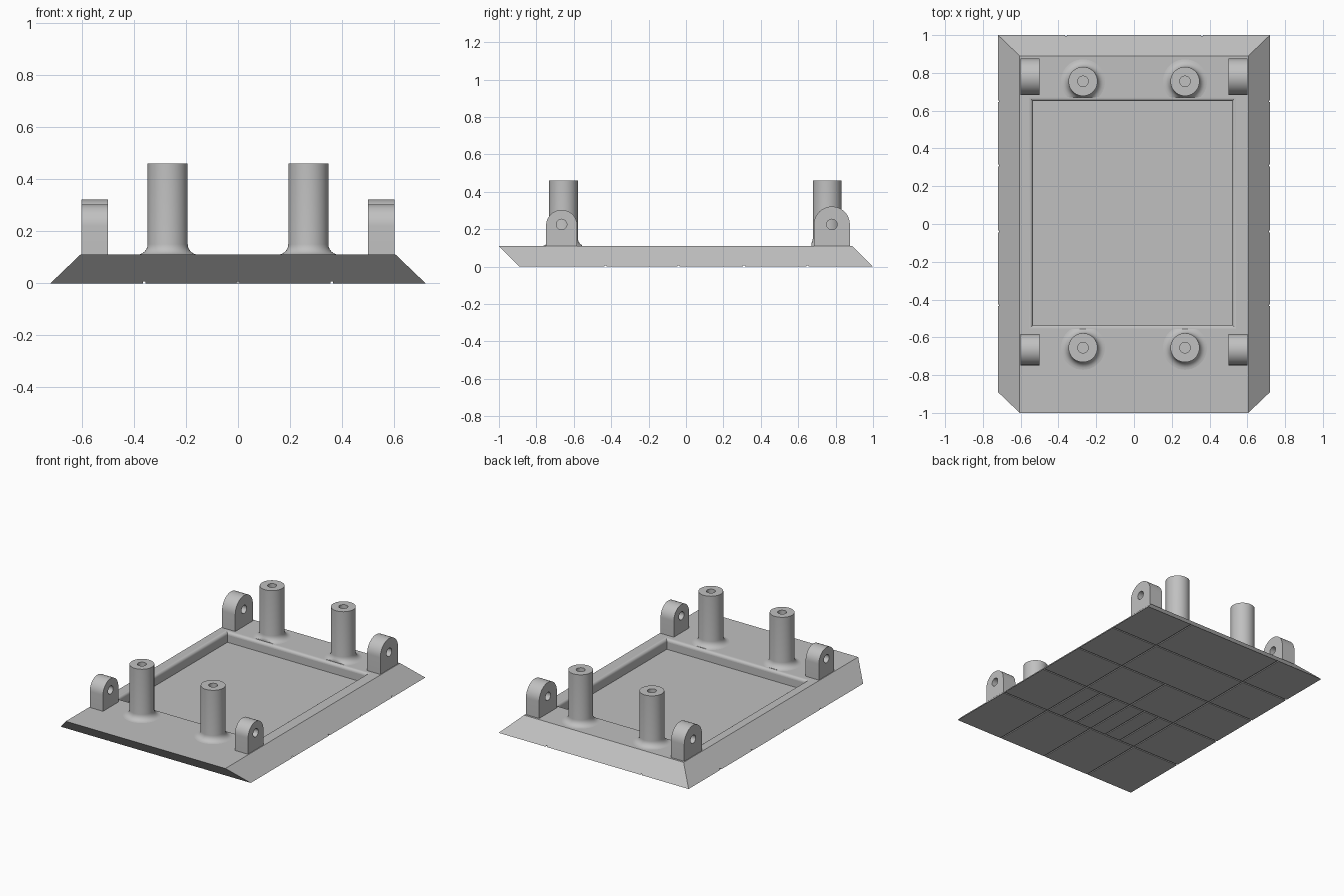
import bpy, bmesh
from math import sin, cos, pi, radians

cube = bpy.data.objects.get("Cube")
if cube:
    bpy.data.objects.remove(cube)

grey = bpy.data.materials.new("light_grey")
grey.use_nodes = True
COLOR = (0.53, 0.53, 0.53, 1)
grey.diffuse_color = COLOR
grey.node_tree.nodes["Principled BSDF"].inputs["Base Color"].default_value = COLOR

TOP = 0.11       # upper face of the plate
FLOOR = 0.04     # floor of the recess
ROUND = 0.02     # rounding of the recess rim


def make_object(name, bm):
    bmesh.ops.recalc_face_normals(bm, faces=bm.faces)
    for e in bm.edges:
        if len(e.link_faces) == 2 and e.calc_face_angle(0) > radians(30):
            e.smooth = False
    mesh = bpy.data.meshes.new(name)
    bm.to_mesh(mesh)
    bm.free()
    mesh.materials.append(grey)
    ob = bpy.data.objects.new(name, mesh)
    bpy.context.collection.objects.link(ob)
    return ob


def cut(ob, cutter):
    mod = ob.modifiers.new("cut", 'BOOLEAN')
    mod.object = cutter
    mod.operation = 'DIFFERENCE'
    mod.solver = 'EXACT'
    mod.use_self = True
    bpy.context.view_layer.objects.active = ob
    bpy.ops.object.modifier_apply(modifier=mod.name)
    bpy.data.objects.remove(cutter)


def bridge(bm, a, b, smooth=False):
    n = len(a)
    for i in range(n):
        j = (i + 1) % n
        bm.faces.new((a[i], a[j], b[j], b[i])).smooth = smooth


# Sheared plate with a rounded-rim recess, built as stacked rectangles
def rect(bm, x0, x1, y0, y1, z):
    return [bm.verts.new(p) for p in
            ((x0, y0, z), (x1, y0, z), (x1, y1, z), (x0, y1, z))]


def recess(bm, grow, z):
    return rect(bm, -0.535 - grow, 0.52 + grow, -0.535 - grow, 0.65 + grow, z)


bm = bmesh.new()
bottom = rect(bm, -0.72, 0.72, -0.89, 1.0, 0)
upper = rect(bm, -0.605, 0.605, -1.0, 0.89, TOP)
bm.faces.new(bottom)
bridge(bm, bottom, upper)
ring = recess(bm, ROUND, TOP)
bridge(bm, upper, ring)
STEPS = 6
for i in range(1, STEPS + 1):
    a = i / STEPS * pi / 2
    nxt = recess(bm, ROUND * (1 - sin(a)), TOP - ROUND * (1 - cos(a)))
    bridge(bm, ring, nxt, True)
    ring = nxt
floor = recess(bm, 0, FLOOR)
bridge(bm, ring, floor)
bm.faces.new(floor)
plate = make_object("base_plate", bm)

# Fine grooves across the underside
GROOVE = 0.01
DEPTH = 0.006
bm = bmesh.new()


def groove(x0, x1, y0, y1):
    box = bmesh.ops.create_cube(bm, size=1)["verts"]
    for v in box:
        v.co = (x1 if v.co.x > 0 else x0, y1 if v.co.y > 0 else y0,
                DEPTH if v.co.z > 0 else -0.02)


h = GROOVE / 2
for y in (-0.43, -0.04, 0.31, 0.65):
    groove(-1, 1, y - h, y + h)
for x in (-0.36, 0.36):
    groove(x - h, x + h, -1.2, 1.2)
groove(-h, h, -1.2, 0.31)
for x in (-0.24, -0.12, 0.12, 0.24):
    groove(x - h, x + h, -0.43, -0.04)
cut(plate, make_object("groove_cutter", bm))


# Hollow screw posts with a flared foot, spun from a profile
def post(name, cx, cy, back):
    r, flare, hole, height, n = 0.077, 0.04, 0.028, 0.46, 40
    profile = [(r + flare * (1 - sin(k * pi / 12)),
                TOP + flare * (1 - cos(k * pi / 12))) for k in range(7)]
    profile += [(r, height), (hole, height), (hole, 0.2)]
    bm = bmesh.new()
    last = None
    for k, (rad, z) in enumerate(profile):
        loop = []
        for i in range(n):
            a = 2 * pi * i / n
            y = cy + rad * sin(a)
            # the foot stops at the recess rim
            y = max(y, 0.65 + ROUND) if back else min(y, -0.535 - ROUND)
            loop.append(bm.verts.new((cx + rad * cos(a), y, z)))
        if last:
            bridge(bm, last, loop, k != 8)
        last = loop
    bm.faces.new(last)
    make_object(name, bm)


# Round-topped hinge lugs with a cross hole
def lug(name, side, cy, cz, r):
    arc = [(cy + r * cos(pi * i / 24), cz + r * sin(pi * i / 24)) for i in range(25)]
    outline = [(cy + r, TOP - 0.01)] + arc + [(cy - r, TOP - 0.01)]
    bm = bmesh.new()
    a, b = [[bm.verts.new((side * x, y, z)) for y, z in outline] for x in (0.5, 0.6)]
    bm.faces.new(a)
    bm.faces.new(b)
    bridge(bm, a, b, True)
    ob = make_object(name, bm)

    bm = bmesh.new()
    ends = [[bm.verts.new((x, cy + 0.028 * cos(pi * i / 12), 0.225 + 0.028 * sin(pi * i / 12)))
             for i in range(24)] for x in (side * 0.4, side * 0.7)]
    bridge(bm, *ends, True)
    for e in ends:
        bm.faces.new(e)
    cut(ob, make_object("hole_cutter", bm))


for side, label in ((1, "left"), (-1, "right")):
    post("front_post_" + label, side * 0.27, -0.655, False)
    post("back_post_" + label, side * 0.27, 0.755, True)
    lug("front_lug_" + label, side, -0.665, 0.22, 0.083)
    lug("back_lug_" + label, side, 0.78, 0.225, 0.096)
